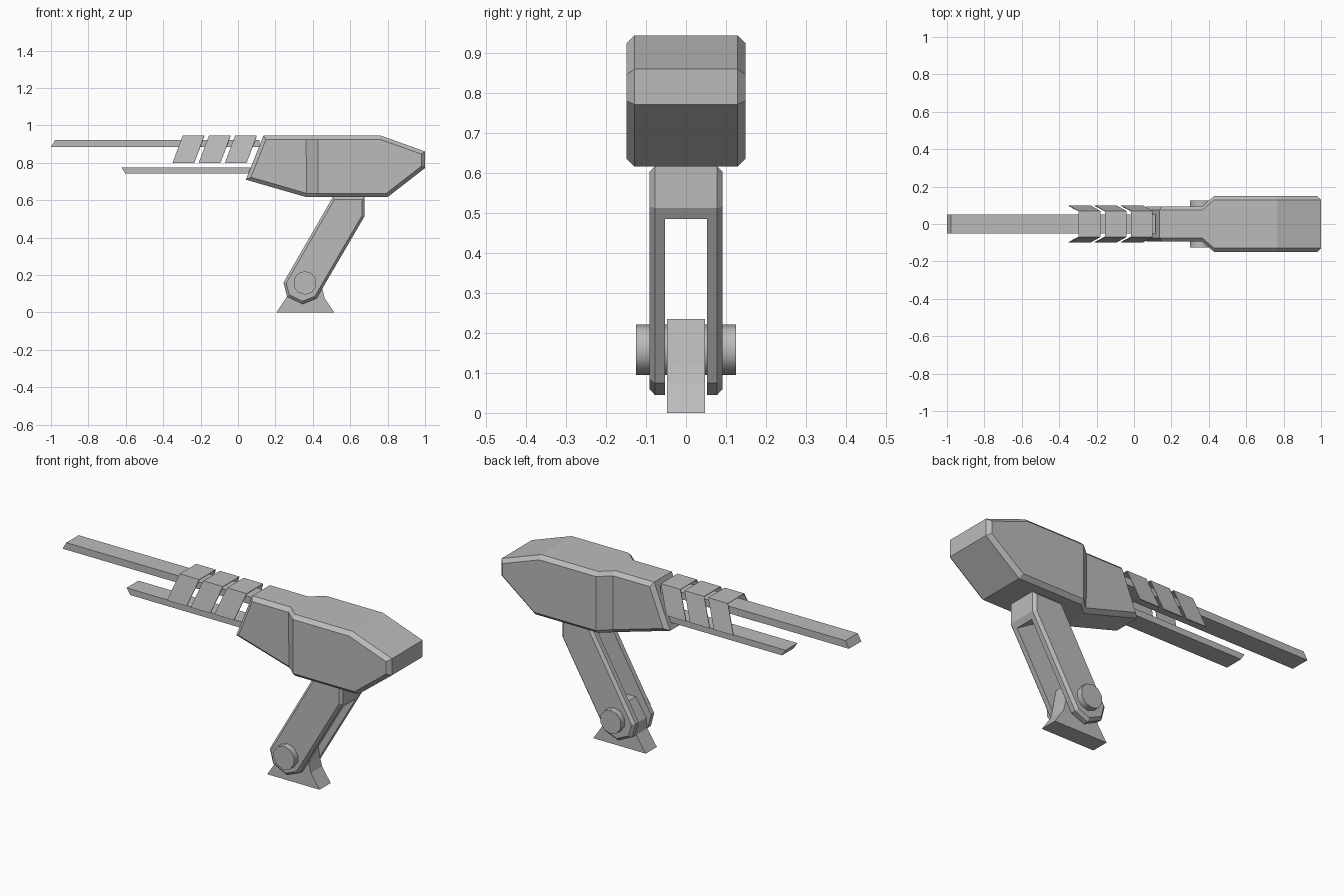
import bpy, bmesh
from mathutils import Vector, Matrix

if "Cube" in bpy.data.objects:
    bpy.data.objects.remove(bpy.data.objects["Cube"])

grey = bpy.data.materials.new("plain grey")
grey.use_nodes = True
grey.diffuse_color = (0.5, 0.5, 0.5, 1)
grey.node_tree.nodes["Principled BSDF"].inputs["Base Color"].default_value = (0.5, 0.5, 0.5, 1)


def finish(name, bm, recalc=True):
    if recalc:
        bmesh.ops.recalc_face_normals(bm, faces=bm.faces)
    mesh = bpy.data.meshes.new(name)
    bm.to_mesh(mesh)
    bm.free()
    mesh.materials.append(grey)
    obj = bpy.data.objects.new(name, mesh)
    bpy.context.collection.objects.link(obj)
    return obj


def inset(points, d):
    """Move every edge of a clockwise (x, z) outline inwards by d."""
    pts = [Vector(p) for p in points]
    result = []
    for i, p in enumerate(pts):
        a = (p - pts[i - 1]).normalized()
        b = (pts[(i + 1) % len(pts)] - p).normalized()
        na, nb = Vector((a.y, -a.x)), Vector((b.y, -b.x))
        result.append(p + (na + nb) * d / (1 + na.dot(nb)))
    return result


def prism(name, outline, width, chamfer=0, caps=None):
    """Side-view outline spread across y; width is a number or a function of x."""
    half = width if callable(width) else lambda x: width
    bm = bmesh.new()
    outer = [Vector(p) for p in outline]
    small = inset(outline, chamfer)
    layers = [(outer, -1, 0), (outer, 1, 0)]
    if chamfer:
        layers = [(small, -1, 0), (outer, -1, chamfer), (outer, 1, chamfer), (small, 1, 0)]
    rings = [[bm.verts.new((p.x, s * (half(o.x) - c), p.y)) for p, o in zip(pts, outer)]
             for pts, s, c in layers]
    n = len(outline)
    for r, q in zip(rings, rings[1:]):
        for i in range(n):
            j = (i + 1) % n
            bm.faces.new((r[i], r[j], q[j], q[i]))
    for ring in (rings[0], rings[-1]):
        for cap in caps or [range(n)]:
            bm.faces.new([ring[i] for i in cap])
    return finish(name, bm)


# Body: narrow nose stepping out to a wide rear housing
step_a, step_b = 0.364, 0.428


def body_width(x):
    t = min(max((x - step_a) / (step_b - step_a), 0), 1)
    return 0.094 + 0.055 * t


prism("body",
      [(0.042, 0.71), (0.136, 0.945), (step_a, 0.945), (step_b, 0.945), (0.765, 0.945),
       (1, 0.861), (1, 0.772), (0.8, 0.617), (step_b, 0.617), (step_a, 0.617)],
      body_width, 0.02, [(0, 1, 2, 9), (2, 3, 8, 9), (3, 4, 5, 6, 7, 8)])

# Rails with slanted tips
prism("upper_rail", [(-1, 0.884), (-0.978, 0.922), (0.115, 0.922), (0.115, 0.884)], 0.052)
prism("lower_rail", [(-0.623, 0.775), (0.1, 0.775), (0.1, 0.742), (-0.602, 0.742)], 0.05)

# Three thin raked cooling shrouds over the upper rail
for k in range(3):
    bm = bmesh.new()
    x0 = -0.296 + k * 0.14
    rows = []
    for y, z, shift in ((-0.1, 0.8, -0.054), (-0.07, 0.945, 0), (0.07, 0.945, 0), (0.1, 0.8, -0.054)):
        rows.append([bm.verts.new((x0 + shift + dx, y, z)) for dx in (0, 0.116)])
    for r, q in zip(rows, rows[1:]):
        bm.faces.new((r[0], r[1], q[1], q[0]))
    shroud = finish("shroud_%d" % (k + 1), bm, False)
    thick = shroud.modifiers.new("thickness", "SOLIDIFY")
    thick.thickness = 0.004

# Forked leg: chamfered slab with a slot cut square to its length
leg = prism("forked_leg",
            [(0.345, 0.045), (0.262, 0.085), (0.243, 0.16), (0.507, 0.617),
             (0.676, 0.617), (0.676, 0.513), (0.42, 0.075)], 0.092, 0.014)
along, across = Vector((0.505, 0.863)), Vector((-0.863, 0.505))
corner = Vector((0.66, 0.485)) - across * 0.2
slot = prism("slot_cutter",
             [corner - along, corner - along + across * 0.8, corner + across * 0.8, corner], 0.052)
cut = leg.modifiers.new("slot", "BOOLEAN")
cut.operation, cut.solver, cut.object = "DIFFERENCE", "EXACT", slot
bpy.context.view_layer.objects.active = leg
bpy.ops.object.modifier_apply(modifier=cut.name)
bpy.data.objects.remove(slot)

# Flared foot held in the fork
prism("foot",
      [(0.205, 0), (0.262, 0.085), (0.268, 0.14), (0.33, 0.235), (0.43, 0.235),
       (0.452, 0.12), (0.464, 0.075), (0.515, 0)], 0.047)

# Pivot pin through fork and foot
bm = bmesh.new()
bmesh.ops.create_cone(bm, cap_ends=True, segments=10, radius1=0.063, radius2=0.063, depth=0.25,
                      matrix=Matrix.Translation((0.358, 0, 0.158)) @ Matrix.Rotation(1.5708, 4, "X"))
pin = finish("pivot_pin", bm)
bpy.context.view_layer.objects.active = pin
pin.select_set(True)
bpy.ops.object.shade_smooth_by_angle(angle=0.8)
pin.select_set(False)
